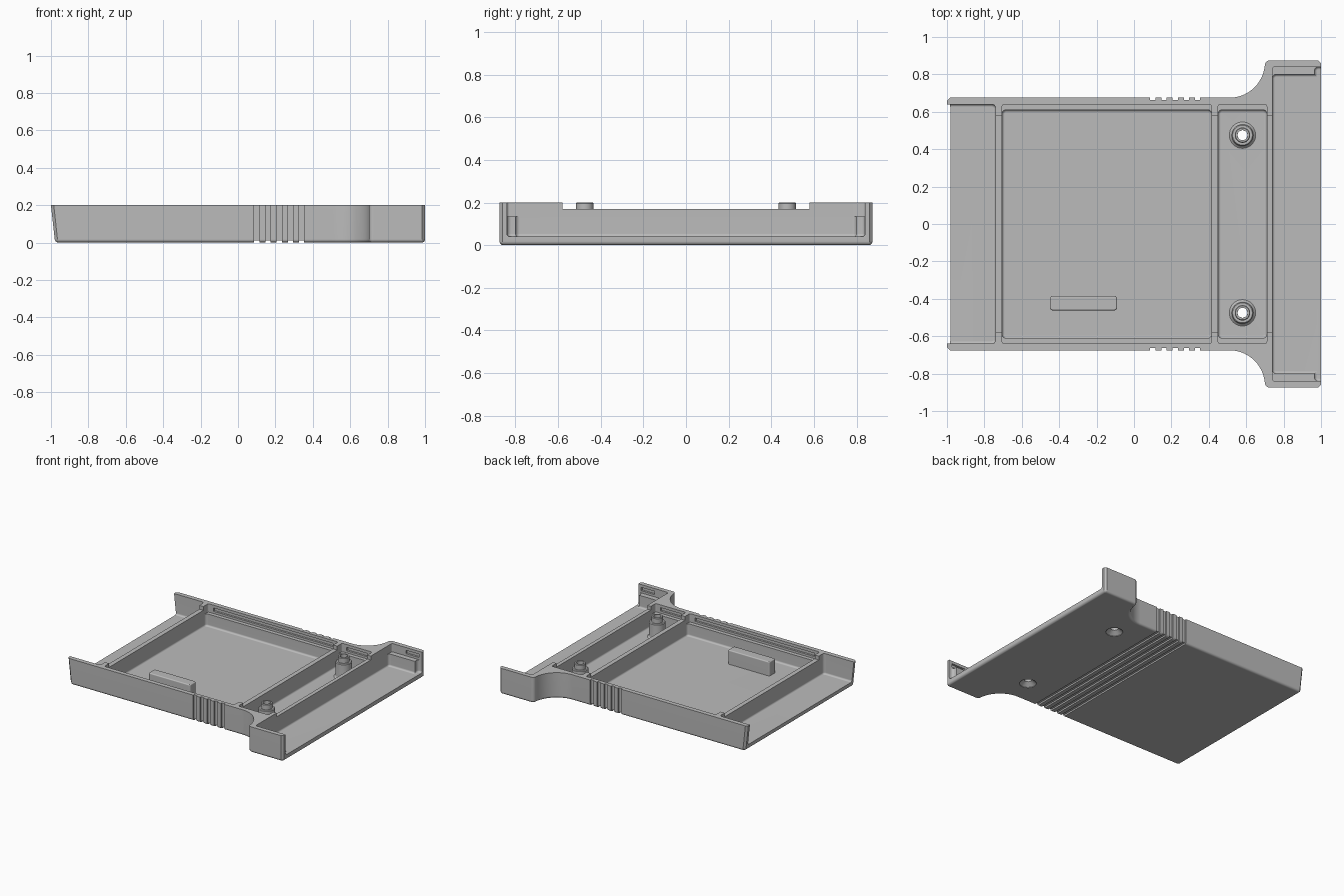
import bpy, bmesh
from math import radians, cos, sin, pi
from mathutils import Vector

cube = bpy.data.objects.get("Cube")
if cube:
    bpy.data.objects.remove(cube, do_unlink=True)

grey = bpy.data.materials.new("plain grey")
grey.use_nodes = True
COLOUR = (0.5, 0.5, 0.5, 1)
grey.diffuse_color = COLOUR
grey.node_tree.nodes["Principled BSDF"].inputs["Base Color"].default_value = COLOUR


def to_object(bm, name):
    bmesh.ops.recalc_face_normals(bm, faces=bm.faces)
    if bm.calc_volume(signed=True) < 0:
        bmesh.ops.reverse_faces(bm, faces=bm.faces)
    mesh = bpy.data.meshes.new(name)
    bm.to_mesh(mesh)
    bm.free()
    mesh.materials.append(grey)
    ob = bpy.data.objects.new(name, mesh)
    bpy.context.collection.objects.link(ob)
    return ob


def loft(name, rings, closed=False):
    """Skin a stack of equal point rings, capped or joined end to end."""
    bm = bmesh.new()
    rows = [[bm.verts.new(p) for p in ring] for ring in rings]
    for a, b in zip(rows, rows[1:] + (rows[:1] if closed else [])):
        for i in range(len(a)):
            j = (i + 1) % len(a)
            bm.faces.new((a[i], a[j], b[j], b[i]))
    if not closed:
        bm.faces.new(rows[0][::-1])
        bm.faces.new(rows[-1])
    return to_object(bm, name)


def lathe(name, profile, x, y, closed, steps=32):
    """Turn a profile of (radius, height) about an upright axis."""
    turns = [2 * pi * i / steps for i in range(steps)]
    return loft(name, [[(x + r * cos(t), y + r * sin(t), z) for t in turns] for r, z in profile], closed)


def box(name, x0, x1, y0, y1, z0, z1, corner=0, floor=0, top=0):
    """Box with optional rounded upright, bottom and top edges."""
    bm = bmesh.new()
    bmesh.ops.create_cube(bm, size=1)
    for v in bm.verts:
        v.co = (x1 if v.co.x > 0 else x0, y1 if v.co.y > 0 else y0, z1 if v.co.z > 0 else z0)
    if corner:
        edges = [e for e in bm.edges if abs(e.verts[0].co.z - e.verts[1].co.z) > 1e-4]
        bmesh.ops.bevel(bm, geom=edges, offset=corner, segments=4, profile=0.5, affect='EDGES')
    for size, z in ((floor, z0), (top, z1)):
        if size:
            edges = [e for e in bm.edges if all(abs(v.co.z - z) < 1e-5 for v in e.verts)]
            bmesh.ops.bevel(bm, geom=edges, offset=size, segments=3, profile=0.5, affect='EDGES')
    return to_object(bm, name)


def arc(cx, cy, r, start, end, n):
    return [(cx + r * cos(radians(start + (end - start) * i / n)),
             cy + r * sin(radians(start + (end - start) * i / n))) for i in range(n + 1)]


def inset(points, d):
    """Move a clockwise outline inwards by d, mitred at each corner."""
    result = []
    for i, p in enumerate(points):
        a = (Vector(p) - Vector(points[i - 1])).normalized()
        b = (Vector(points[(i + 1) % len(points)]) - Vector(p)).normalized()
        na, nb = Vector((a.y, -a.x)), Vector((b.y, -b.x))
        result.append(Vector(p) + (na + nb) * d / (1 + na.dot(nb)))
    return result


def volume(mesh):
    bm = bmesh.new()
    bm.from_mesh(mesh)
    size = bm.calc_volume()
    bm.free()
    return size


def cut(target, cutter):
    """Subtract the cutter, trying the second solver if the first fails."""
    backup = target.data.copy()
    before = volume(backup)
    for solver in ('MANIFOLD', 'EXACT'):
        mod = target.modifiers.new("cut", 'BOOLEAN')
        mod.operation = 'DIFFERENCE'
        mod.solver = solver
        mod.object = cutter
        bpy.context.view_layer.objects.active = target
        try:
            bpy.ops.object.modifier_apply(modifier=mod.name)
        except RuntimeError:
            target.modifiers.clear()
        if 0.4 * before < volume(target.data) < before - 1e-7:
            break
        target.data = backup.copy()
    bpy.data.objects.remove(cutter, do_unlink=True)


# Shell block: narrow body flaring into a wide head, rounded underneath
half = [(-1, 0.66), (-0.985, 0.675)]
half += arc(0.51, 0.865, 0.19, -90, 0, 14)[:-1]
half += arc(0.725, 0.85, 0.025, 180, 90, 5)
half += [(0.985, 0.875), (1, 0.86)]
outline = half + [(x, -y) for x, y in reversed(half)]
R = 0.018
levels = [(R * (1 - sin(t)), R * (1 - cos(t))) for t in (0, pi / 6, pi / 3, pi / 2)] + [(0, 0.2)]
rings = [[(p.x + (0.11 * (0.2 - z) if p.x < -0.9 else 0), p.y, z) for p in inset(outline, d)]
         for d, z in levels]
shell = loft("tray_shell", rings)

# Open end bays and enclosed compartments, with ledges along the side walls
FLOOR, LEDGE = 0.04, 0.135
cut(shell, box("cutter", -1.2, -0.74, -0.64, 0.64, FLOOR, 0.4, 0.02, 0.014))
for x0, x1, y in ((-0.705, 0.415, 0.61), (0.45, 0.71, 0.61), (0.74, 1.2, 0.80)):
    wide = 0.84 if x1 > 1 else 0.64
    cut(shell, box("cutter", x0, x1, -y, y, FLOOR, 0.4, 0.02, 0.014))
    cut(shell, box("cutter", x0, x1, -wide, wide, LEDGE, 0.4, 0.012))
cut(shell, box("cutter", 0.965, 1.2, -0.84, 0.84, FLOOR, 0.4, 0.02, 0.014))

# Lowered middle of each cross rib
for x in (-0.722, 0.432, 0.725):
    cut(shell, box("cutter", x - 0.03, x + 0.03, -0.58, 0.58, 0.17, 0.4))

# Snap slots in the side walls
for x0, x1, y in ((-0.66, 0.37, 0.64), (0.49, 0.67, 0.64), (0.86, 0.975, 0.84)):
    for s in (-1, 1):
        ya, yb = sorted((s * (y - 0.02), s * (y + 0.015)))
        cut(shell, box("cutter", x0, x1, ya, yb, 0.152, 0.178))

# Grip grooves wrapping the sides and underside
for i in range(5):
    x = 0.1 + 0.06 * i
    for y0, y1, z0, z1 in ((-1, 1, -0.1, 0.012), (0.663, 0.8, -0.1, 0.3), (-0.8, -0.663, -0.1, 0.3)):
        cut(shell, box("cutter", x - 0.014, x + 0.014, y0, y1, z0, z1))

# Screw bosses over countersunk holes
parts = [shell]
sink = [(0.06, -0.05), (0.06, 0.004), (0.0265, 0.03), (0.0265, 0.1)]
boss = [(0.027, 0.032), (0.027, 0.2), (0.037, 0.2), (0.041, 0.196), (0.041, 0.16),
        (0.053, 0.16), (0.058, 0.155), (0.058, 0.055), (0.062, 0.046), (0.072, 0.039)]
for y, side in ((-0.475, "front"), (0.475, "back")):
    cut(shell, lathe("cutter", sink, 0.58, y, False))
    parts.append(lathe(side + "_screw_boss", boss, 0.58, y, True))

# Raised support block on the floor
parts.append(box("support_block", -0.45, -0.09, -0.462, -0.385, 0.035, 0.15, 0.015, 0, 0.008))

for ob in bpy.context.view_layer.objects:
    ob.select_set(ob in parts)
bpy.context.view_layer.objects.active = shell
bpy.ops.object.shade_smooth_by_angle(angle=radians(35))
for ob in parts:
    ob.modifiers.new("even_shading", 'WEIGHTED_NORMAL').keep_sharp = True
